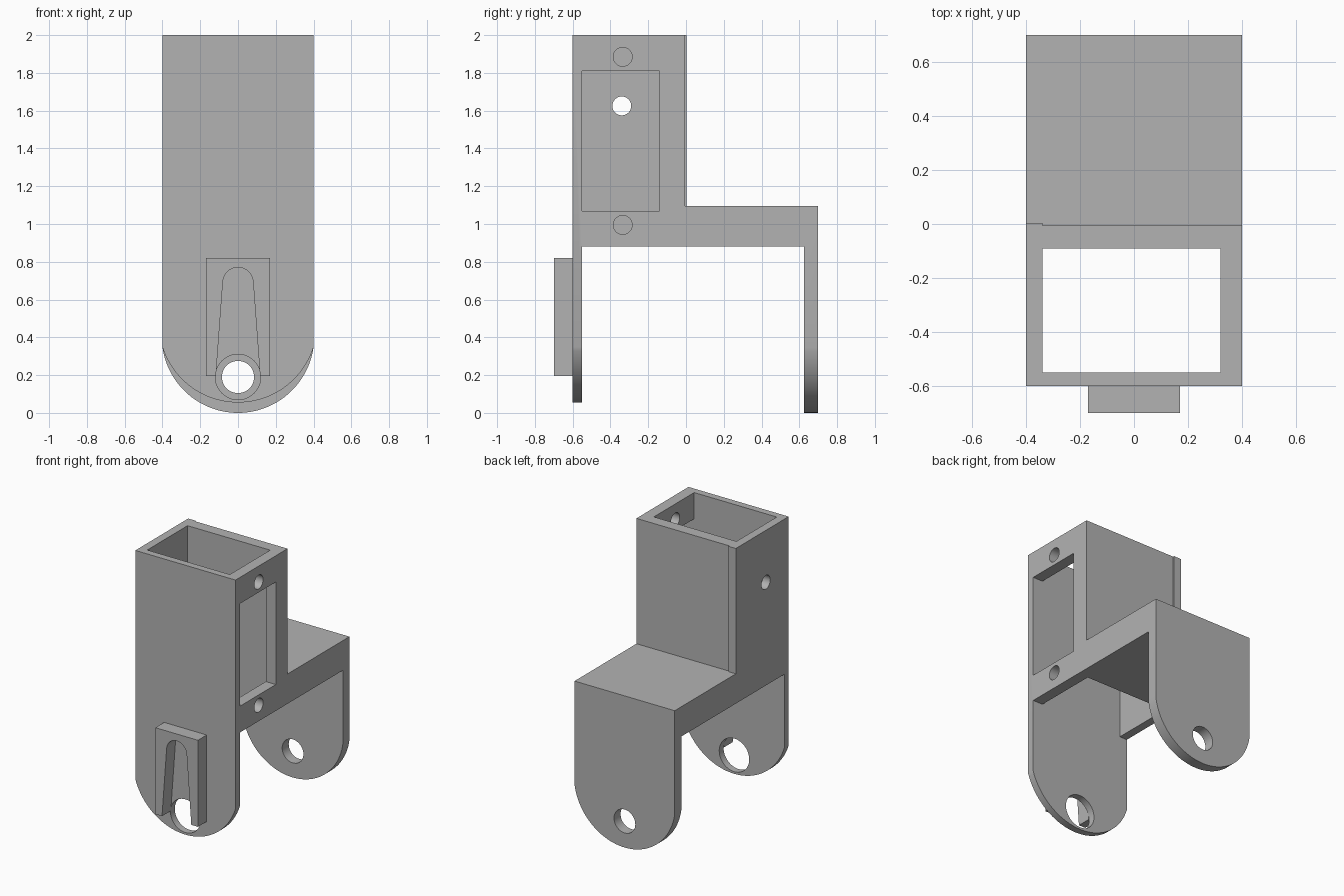
import bpy
import bmesh
from math import sin, cos, pi, asin, radians

if "Cube" in bpy.data.objects:
    bpy.data.objects.remove(bpy.data.objects["Cube"], do_unlink=True)

grey = bpy.data.materials.new("plain grey")
grey.use_nodes = True
colour = (0.45, 0.45, 0.45, 1)
grey.diffuse_color = colour
grey.node_tree.nodes["Principled BSDF"].inputs["Base Color"].default_value = colour


def prism(name, outline, axis, start, end):
    """Extrude a flat outline along x, y or z."""
    place = {"x": lambda u, v, d: (d, u, v),
             "y": lambda u, v, d: (u, d, v),
             "z": lambda u, v, d: (u, v, d)}[axis]
    bm = bmesh.new()
    near = [bm.verts.new(place(u, v, start)) for u, v in outline]
    far = [bm.verts.new(place(u, v, end)) for u, v in outline]
    bm.faces.new(near)
    bm.faces.new(far)
    for i in range(len(near)):
        j = (i + 1) % len(near)
        bm.faces.new((near[i], near[j], far[j], far[i]))
    bmesh.ops.recalc_face_normals(bm, faces=bm.faces)
    mesh = bpy.data.meshes.new(name)
    bm.to_mesh(mesh)
    bm.free()
    mesh.materials.append(grey)
    obj = bpy.data.objects.new(name, mesh)
    bpy.context.collection.objects.link(obj)
    return obj


def rect(u0, u1, v0, v1):
    return [(u0, v0), (u1, v0), (u1, v1), (u0, v1)]


def arc(u, v, r, a0, a1, n):
    return [(u + r * cos(a0 + (a1 - a0) * i / n),
             v + r * sin(a0 + (a1 - a0) * i / n)) for i in range(n + 1)]


def circle(u, v, r, n=48):
    return arc(u, v, r, 0, 2 * pi, n)[:-1]


def activate(obj):
    bpy.ops.object.select_all(action="DESELECT")
    obj.select_set(True)
    bpy.context.view_layer.objects.active = obj


def cut(target, outline, axis, start, end):
    cutter = prism("cutter", outline, axis, start, end)
    cutter.hide_render = True
    mod = target.modifiers.new("cut", "BOOLEAN")
    mod.operation = "DIFFERENCE"
    mod.solver = "EXACT"
    mod.object = cutter
    activate(target)
    bpy.ops.object.modifier_apply(modifier=mod.name)
    bpy.data.objects.remove(cutter, do_unlink=True)


# Bracket body: side profile with sleeve, arm and two hanging plates
half = 0.4
profile = [(-0.6, 0), (-0.6, 2), (0.003, 2), (0.003, 1.095), (0.7, 1.095),
           (0.7, 0), (0.625, 0), (0.625, 0.88), (-0.55, 0.88), (-0.55, 0)]
body = prism("bracket_body", profile, "x", -half, half)

# Sleeve cavity, and the back wall set in beside a narrow rib
cut(body, rect(-0.34, 0.32, -0.55, -0.09), "z", 0.7, 2.1)
cut(body, rect(-0.34, 0.5, -0.006, 0.1), "z", 1.095, 2.1)

# Rounded lower ends of the front and rear plates
shoulder = 0.348
for low, y0, y1 in ((0.055, -0.65, -0.4), (0.0, 0.5, 0.75)):
    rise = shoulder - low
    r = (half ** 2 + rise ** 2) / (2 * rise)
    a = asin(half / r)
    curve = arc(0, low + r, r, -pi / 2 - a, -pi / 2 + a, 48)
    waste = [(-0.5, shoulder)] + curve + [(0.5, shoulder), (0.5, -0.2), (-0.5, -0.2)]
    cut(body, waste, "y", y0, y1)

# Pivot holes in the plates
cut(body, circle(0, 0.19, 0.12), "y", -0.65, -0.4)
cut(body, circle(0, 0.19, 0.085), "y", 0.5, 0.75)

# Left wall window and screw holes, right wall cable hole
cut(body, rect(-0.55, -0.14, 1.07, 1.81), "x", 0.2, 0.5)
for z in (0.995, 1.885):
    cut(body, circle(-0.335, z, 0.05, 32), "x", 0.2, 0.5)
cut(body, circle(-0.34, 1.625, 0.05, 32), "x", -0.5, -0.2)

# Horn holder: raised block with a tapered slot open at the bottom
slot = arc(0, 0.69, 0.08, radians(4), pi - radians(4), 24)
holder = prism("horn_holder",
               [(-0.17, 0.195), (-0.17, 0.82), (0.17, 0.82), (0.17, 0.195), (0.117, 0.195)]
               + slot + [(-0.117, 0.195)], "y", -0.7, -0.6)

for obj in (body, holder):
    activate(obj)
    bpy.ops.object.shade_smooth_by_angle(angle=radians(30))
